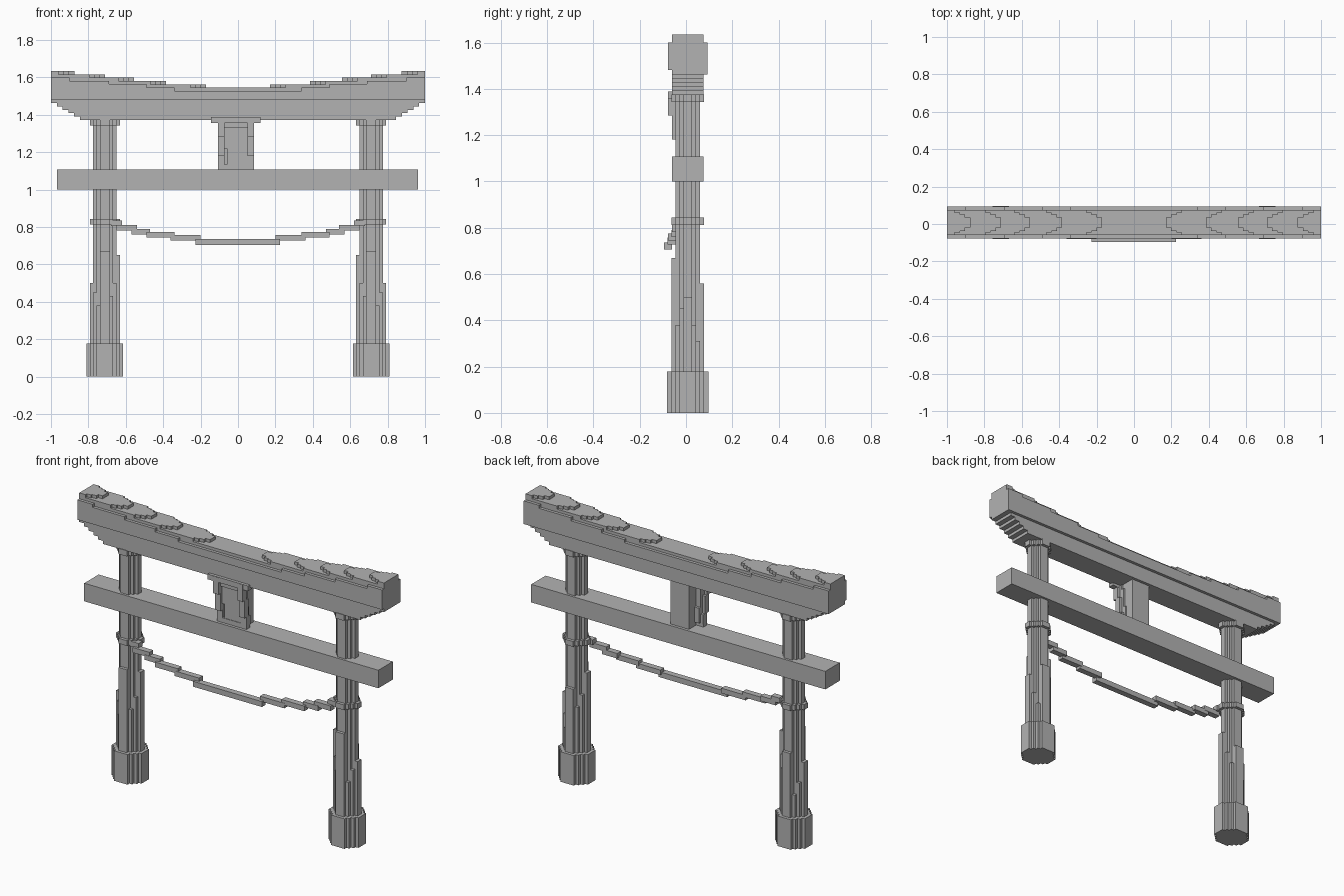
import bpy, bmesh
from mathutils import Matrix, Vector

if "Cube" in bpy.data.objects:
    bpy.data.objects.remove(bpy.data.objects["Cube"])

U = 0.0178            # size of one block step
CY = 0.0075           # depth centre of the gate
FRONT, BACK = -0.06, 0.075

stone = bpy.data.materials.new("plain_grey")
stone.use_nodes = True
GREY = (0.45, 0.45, 0.45, 1)
stone.diffuse_color = GREY
stone.node_tree.nodes["Principled BSDF"].inputs["Base Color"].default_value = GREY


def box(bm, x0, x1, y0, y1, z0, z1):
    size = Vector((abs(x1 - x0), y1 - y0, z1 - z0))
    mid = Vector((x0 + x1, y0 + y1, z0 + z1)) / 2
    bmesh.ops.create_cube(bm, size=1, matrix=Matrix.Translation(mid) @ Matrix.Diagonal(size).to_4x4())


def stepped_disc(bm, cx, nx, ny, n, z0, z1):
    """Prism with a blocky round outline, nx by ny steps, n stairs per corner."""
    quarter = []
    for i in range(n + 1):
        x, y = nx / 2 - i, ny / 2 - n + i
        quarter += [(x, y), (x - 1, y)] if i < n else [(x, y)]
    ring = quarter + [(-x, y) for x, y in reversed(quarter)]
    ring += [(-x, -y) for x, y in ring]
    face = bm.faces.new([bm.verts.new((cx + x * U, CY + y * U, z0)) for x, y in ring])
    top = bmesh.ops.extrude_face_region(bm, geom=[face])
    bmesh.ops.translate(bm, vec=(0, 0, z1 - z0),
                        verts=[v for v in top["geom"] if isinstance(v, bmesh.types.BMVert)])


def finish(name, bm):
    bmesh.ops.recalc_face_normals(bm, faces=bm.faces)
    mesh = bpy.data.meshes.new(name)
    bm.to_mesh(mesh)
    bm.free()
    mesh.materials.append(stone)
    bpy.context.collection.objects.link(bpy.data.objects.new(name, mesh))


# Pillars with plinth, worn outer strips, rope ring and capital
for side, s in (("left", 1), ("right", -1)):
    cx = s * 0.712
    bm = bmesh.new()
    stepped_disc(bm, cx, 7, 6, 2, 0, 1.4)
    # strips on the outer, inner, front and back sides
    box(bm, cx, cx + s * 4.5 * U, CY - U, CY + U, 0, 0.5)
    box(bm, cx, cx - s * 4.5 * U, CY - U, CY + U, 0, 0.65)
    box(bm, cx - 1.5 * U, cx + 1.5 * U, CY - 4 * U, CY, 0, 0.67)
    box(bm, cx - 1.5 * U, cx + 1.5 * U, CY, CY + 4 * U, 0, 0.56)
    # strips on the corners
    for sx, sy, h in ((1, 1, 0.38), (1, -1, 0.45), (-1, 1, 0.52), (-1, -1, 0.5)):
        for w, d, drop in ((3.5, 2, 0), (2.5, 3, 0.07)):
            ys = sorted((CY, CY + sy * d * U))
            box(bm, cx, cx + s * sx * w * U, *ys, 0, h - drop)
    finish(side + "_pillar", bm)

    for part, nx, ny, z0, z1 in (("plinth", 11, 10, 0, 0.178),
                                 ("rope_ring", 9, 8, 0.812, 0.843),
                                 ("capital", 9, 8, 1.342, 1.376)):
        bm = bmesh.new()
        stepped_disc(bm, cx, nx, ny, 3, z0, z1)
        finish(side + "_" + part, bm)

# Straight tie beam
bm = bmesh.new()
box(bm, -0.967, 0.963, FRONT, BACK, 1.0, 1.107)
finish("tie_beam", bm)

# Lower lintel with stepped ends
bm = bmesh.new()
for i in range(6):
    half = 0.845 + i * 0.031
    box(bm, -half, half, FRONT, BACK, 1.373 + i * U, 1.373 + (i + 1) * U)
finish("lower_lintel", bm)

# Top lintel: wide body rising in steps to the ends, narrower core above
bm = bmesh.new()
box(bm, -1, 1, FRONT, BACK + U, 1.462, 1.5)
box(bm, -1, 1, FRONT - U, BACK + U, 1.482, 1.528)
box(bm, -1, 1, FRONT, BACK, 1.48, 1.545)
for s in (-1, 1):
    for i, start in enumerate((0.34, 0.49, 0.69, 0.9)):
        box(bm, s * start, s, FRONT - U, BACK + U, 1.5, 1.546 + i * U)
finish("top_lintel", bm)

# Roof layers: tongues pointing inward, rising to the ends
for side, s in (("left", 1), ("right", -1)):
    bm = bmesh.new()
    for i, start in enumerate((0.17, 0.385, 0.555, 0.71, 0.875)):
        for j, half in enumerate((1.5, 2.5, 3, 3.8)):
            z = 1.53 + i * U
            box(bm, s * (start + j * 0.028), s, CY - half * U, CY + half * U, z, z + 1.85 * U)
    finish(side + "_roof_layers", bm)

# Strut between the beams
bm = bmesh.new()
box(bm, -0.06, 0.06, -0.04, 0.058, 1.1, 1.38)
finish("centre_strut", bm)

# Forward leaning plaque: raised frame, recessed panel, head board
PX0, PX1 = -0.108, 0.086
bm = bmesh.new()
for i, (z0, z1) in enumerate(((1.125, 1.18), (1.18, 1.285), (1.285, 1.385))):
    y = -0.043 - i * U
    for x0, x1 in ((PX0, PX0 + 2 * U), (PX1 - 2 * U, PX1)):
        box(bm, x0, x1, y, y + 2 * U, z0, z1)
box(bm, PX0, PX1, -0.043, -0.01, 1.107, 1.135)
finish("plaque_frame", bm)
bm = bmesh.new()
for y, z0, z1 in ((-0.03, 1.13, 1.22), (-0.045, 1.22, 1.34), (-0.062, 1.33, 1.37)):
    box(bm, PX0 + U, PX1 - U, y, y + 2 * U, z0, z1)
finish("plaque_panel", bm)
bm = bmesh.new()
box(bm, -0.145, 0.12, FRONT - U, FRONT + U, 1.357, 1.388)
finish("plaque_head_board", bm)

# Sagging rope in steps between the pillars
bm = bmesh.new()
box(bm, -0.228, 0.224, -0.096, -0.06, 0.705, 0.737)
steps = ((0.2, 0.36, -0.08, 0.727), (0.34, 0.49, -0.078, 0.744), (0.47, 0.57, -0.062, 0.76),
         (0.54, 0.65, -0.06, 0.781), (0.62, 0.68, -0.045, 0.806))
for s in (-1, 1):
    for x0, x1, y, z in steps:
        box(bm, s * x0, s * x1, y, y + 2 * U, z, z + 0.03)
finish("hanging_rope", bm)
